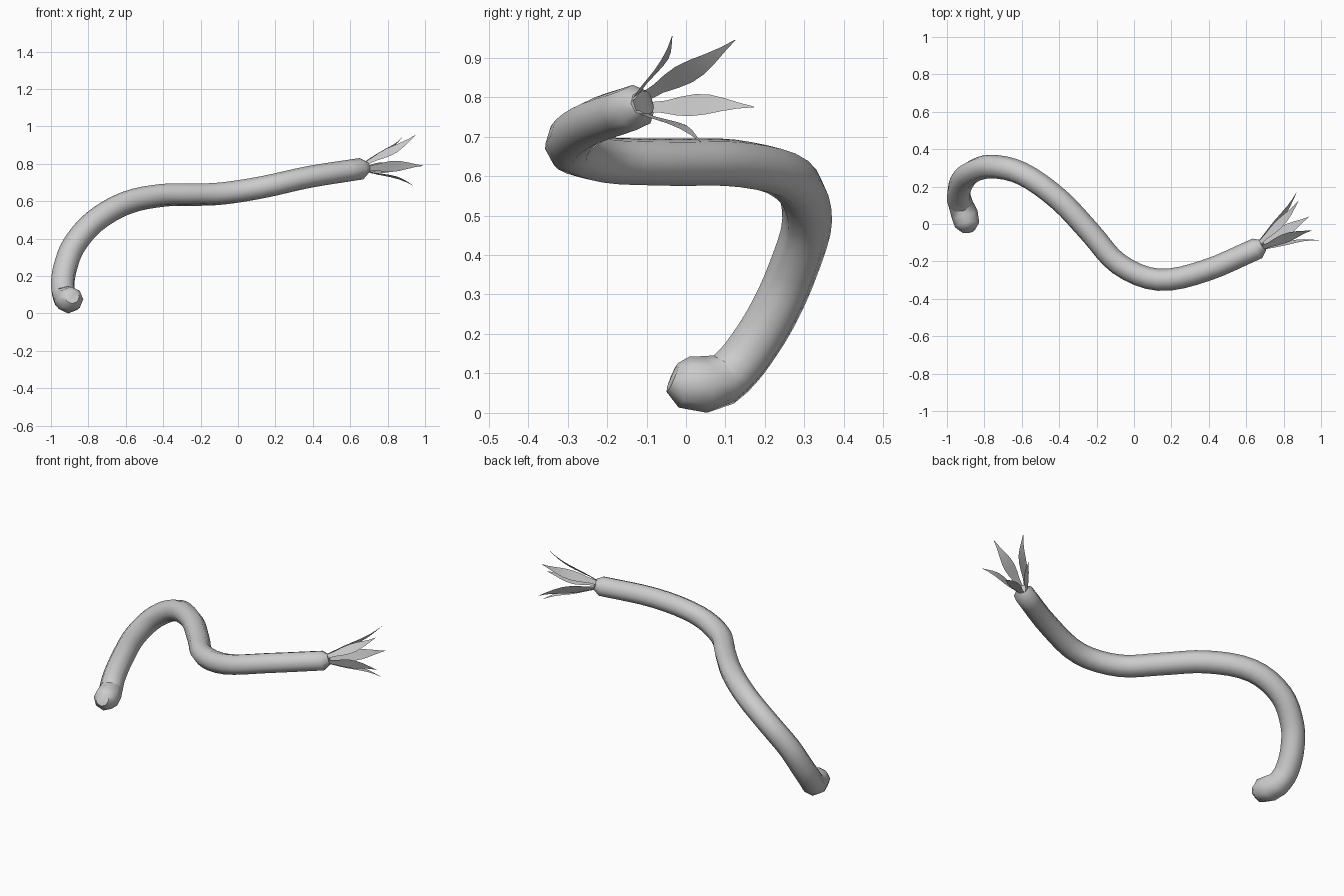
import bpy, bmesh, math
from mathutils import Vector
from mathutils.geometry import interpolate_bezier

if "Cube" in bpy.data.objects:
    bpy.data.objects.remove(bpy.data.objects["Cube"])


def finish(name, bm):
    bmesh.ops.recalc_face_normals(bm, faces=bm.faces)
    me = bpy.data.meshes.new(name)
    bm.to_mesh(me)
    bm.free()
    ob = bpy.data.objects.new(name, me)
    bpy.context.collection.objects.link(ob)
    bpy.ops.object.select_all(action='DESELECT')
    ob.select_set(True)
    bpy.context.view_layer.objects.active = ob
    bpy.ops.object.shade_smooth_by_angle(angle=math.radians(50))
    return ob


def smooth_path(pts, steps):
    """Rounded path through all points."""
    out = [pts[0]]
    n = len(pts)
    tan = [(pts[min(i + 1, n - 1)] - pts[max(i - 1, 0)]).normalized() for i in range(n)]
    for i in range(n - 1):
        a, b = pts[i], pts[i + 1]
        d = (b - a).length / 3
        out += interpolate_bezier(a, a + tan[i] * d, b - tan[i + 1] * d, b, steps + 1)[1:]
    return out


def sweep(name, path, radii, sides):
    bm = bmesh.new()
    rings, normal = [], Vector((0, 0, 1))
    for i, p in enumerate(path):
        t = (path[min(i + 1, len(path) - 1)] - path[max(i - 1, 0)]).normalized()
        normal = (normal - t * normal.dot(t)).normalized()
        side = t.cross(normal)
        rings.append([bm.verts.new(p + radii[i] * (
            normal * math.cos(2 * math.pi * k / sides) + side * math.sin(2 * math.pi * k / sides)))
            for k in range(sides)])
    for a, b in zip(rings, rings[1:]):
        for k in range(sides):
            j = (k + 1) % sides
            bm.faces.new((a[k], a[j], b[j], b[k]))
    bm.faces.new(rings[0])
    bm.faces.new(rings[-1])
    return finish(name, bm)


# Winding stem with a blunt knob at the low end and a tapered tip
body = [Vector(p) for p in (
    (-0.925, 0.10, 0.085), (-0.938, 0.15, 0.14), (-0.925, 0.215, 0.24), (-0.88, 0.27, 0.36),
    (-0.77, 0.307, 0.49), (-0.60, 0.27, 0.59), (-0.40, 0.13, 0.632),
    (-0.23, -0.05, 0.635), (-0.08, -0.215, 0.642), (0.13, -0.298, 0.675),
    (0.38, -0.25, 0.73), (0.66, -0.13, 0.774))]
path = smooth_path(body, 4)
n = len(path)
radii = [0.066 - 0.008 * i / (n - 1) for i in range(n)]
knob = [Vector(p) for p in ((-0.888, -0.034, 0.09), (-0.892, -0.005, 0.078), (-0.905, 0.05, 0.072))]
path = knob + path + [Vector((0.69, -0.112, 0.784))]
radii = [0.04, 0.066, 0.072] + radii + [0.032]
sweep("stem", path, radii, 8)

# Five pointed leaves fanning out of the tip
root = Vector((0.682, -0.113, 0.784))
axis = Vector((0.826, 0.54, 0.16)).normalized()
tips = ((0.95, -0.035, 0.955), (0.88, 0.125, 0.945), (0.87, 0.172, 0.775),
        (0.935, 0.038, 0.685), (0.99, -0.087, 0.79))
profile = ((0, 0.014), (0.15, 0.017), (0.3, 0.026), (0.45, 0.031), (0.6, 0.028),
           (0.75, 0.018), (0.88, 0.008), (1, 0.001))
for i, tip in enumerate(tips):
    tip = Vector(tip)
    d = tip - root
    radial = (d - axis * d.dot(axis)).normalized()
    tangent = axis.cross(radial)
    start = root + radial * 0.024
    bm = bmesh.new()
    rows = []
    for t, w in profile:
        c = start.lerp(tip, t) - radial * 0.016 * math.sin(math.pi * t ** 1.6)
        rows.append([bm.verts.new(c + tangent * w * s) for s in (-1, 1)])
    for a, b in zip(rows, rows[1:]):
        bm.faces.new((a[0], a[1], b[1], b[0]))
    finish(f"leaf_{i + 1}", bm)
